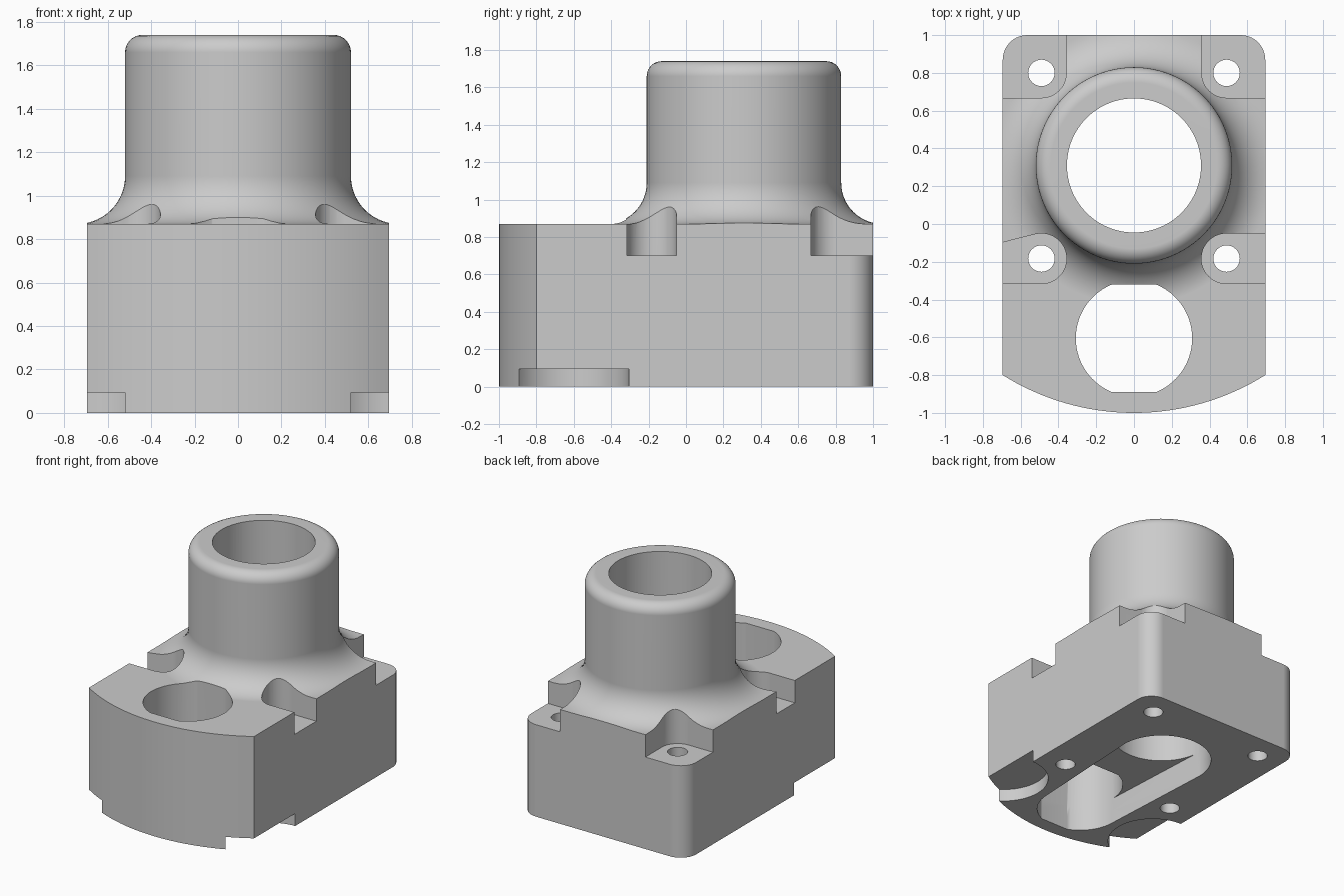
import bpy, bmesh, math
from mathutils import Matrix

if "Cube" in bpy.data.objects:
    bpy.data.objects.remove(bpy.data.objects["Cube"])


def arc(cx, cy, r, a0, a1, n):
    """Points along an arc, angles in degrees."""
    return [(cx + r * math.cos(math.radians(a0 + (a1 - a0) * i / n)),
             cy + r * math.sin(math.radians(a0 + (a1 - a0) * i / n))) for i in range(n + 1)]


def finish(name, bm):
    bmesh.ops.recalc_face_normals(bm, faces=bm.faces)
    mesh = bpy.data.meshes.new(name)
    bm.to_mesh(mesh)
    bm.free()
    ob = bpy.data.objects.new(name, mesh)
    bpy.context.collection.objects.link(ob)
    return ob


def prism(name, outline, z0, z1, side=1):
    """Vertical prism from an xy outline; side=-1 mirrors it in x."""
    bm = bmesh.new()
    face = bm.faces.new([bm.verts.new((side * x, y, z0)) for x, y in outline])
    top = bmesh.ops.extrude_face_region(bm, geom=[face])["geom"]
    bmesh.ops.translate(bm, vec=(0, 0, z1 - z0),
                        verts=[g for g in top if isinstance(g, bmesh.types.BMVert)])
    return finish(name, bm)


def lathe(name, profile, cy, steps):
    """Solid of revolution about a vertical axis at (0, cy)."""
    bm = bmesh.new()
    verts = [bm.verts.new((r, 0, z)) for r, z in profile]
    edges = [bm.edges.new(p) for p in zip(verts, verts[1:])]
    bmesh.ops.spin(bm, geom=verts + edges, cent=(0, 0, 0), axis=(0, 0, 1),
                   angle=math.tau, steps=steps, use_duplicate=False)
    bmesh.ops.remove_doubles(bm, verts=bm.verts, dist=1e-5)
    bmesh.ops.transform(bm, matrix=Matrix.Translation((0, cy, 0)), verts=bm.verts)
    return finish(name, bm)


def boolean(target, tool, operation):
    mod = target.modifiers.new(operation, 'BOOLEAN')
    mod.object, mod.operation, mod.solver = tool, operation, 'EXACT'
    bpy.context.view_layer.objects.active = target
    bpy.ops.object.modifier_apply(modifier=mod.name)
    bpy.data.objects.remove(tool, do_unlink=True)


TOP, HALF, BORE_Y, PORT_Y = 0.87, 0.695, 0.31, -0.605

# Oversized block, joined with the flared tower, then trimmed to the outline
housing = prism("housing", [(-0.9, -1.2), (0.9, -1.2), (0.9, 1.2), (-0.9, 1.2)], 0, TOP)
tower_profile = ([(0, 0.5), (0.74, 0.5)]
                 + arc(0.74, TOP + 0.22, 0.22, 270, 180, 14)
                 + arc(0.44, 1.66, 0.08, 0, 90, 8) + [(0, 1.74)])
boolean(housing, lathe("tower", tower_profile, BORE_Y, 96), 'UNION')

front_r = 1.307
sweep = math.degrees(math.asin(HALF / front_r))
outline = (arc(0, front_r - 1, front_r, 270 - sweep, 270 + sweep, 32)
           + arc(HALF - 0.13, 0.87, 0.13, 0, 90, 10)
           + arc(-HALF + 0.13, 0.87, 0.13, 90, 180, 10))
boolean(housing, prism("trim", outline, -0.2, 2), 'INTERSECT')

# Round bore through the tower
boolean(housing, prism("bore", arc(0, BORE_Y, 0.355, 0, 360, 96)[:-1], 0.1, 2), 'DIFFERENCE')

# Front port: a circle with flats front and back
flat = math.degrees(math.asin(0.285 / 0.308))
port = (arc(0, PORT_Y, 0.308, -flat, flat, 28)
        + arc(0, PORT_Y, 0.308, 180 - flat, 180 + flat, 28))
boolean(housing, prism("port", port, 0.1, 2), 'DIFFERENCE')

# Channel in the underside linking port and bore
channel = (arc(0, BORE_Y, 0.355, 0, 180, 48)
           + arc(0, PORT_Y, 0.308, 180, 180 + flat, 14)
           + arc(0, PORT_Y, 0.308, -flat, 0, 14))
boolean(housing, prism("channel", channel, -0.2, 0.2), 'DIFFERENCE')

for side in (1, -1):
    # Bolt seats at the back corners
    back = [(1, 1.3), (0.36, 1.3)] + arc(0.49, 0.8, 0.132, 180, 270, 12) + [(1, 0.668)]
    boolean(housing, prism("back_seat", back, 0.7, 1.5, side), 'DIFFERENCE')
    # Slot-shaped bolt seats halfway along; one has a slanted edge
    start, edge_y = (90, -0.05) if side == 1 else (76, -0.174)
    mid = arc(0.49, -0.183, 0.133, start, 270, 24) + [(1, -0.316), (1, edge_y)]
    boolean(housing, prism("mid_seat", mid, 0.7, 1.5, side), 'DIFFERENCE')
    # Bolt holes
    for y in (0.8, -0.183):
        hole = arc(0.49, y, 0.07, 0, 360, 32)[:-1]
        boolean(housing, prism("bolt_hole", hole, -0.2, 1.5, side), 'DIFFERENCE')
    # Round relief under the front corners
    relief = arc(0.7, -0.626, 0.321, 0, 360, 64)[:-1]
    boolean(housing, prism("relief", relief, -0.2, 0.095, side), 'DIFFERENCE')

# Colour and shading
grey = bpy.data.materials.new("plain grey")
grey.diffuse_color = (0.6, 0.6, 0.6, 1)
grey.use_nodes = True
grey.node_tree.nodes["Principled BSDF"].inputs["Base Color"].default_value = grey.diffuse_color
housing.data.materials.clear()
housing.data.materials.append(grey)
for poly in housing.data.polygons:
    poly.material_index = 0
bpy.ops.object.select_all(action='DESELECT')
housing.select_set(True)
bpy.context.view_layer.objects.active = housing
bpy.ops.object.shade_smooth_by_angle(angle=math.radians(25))
weighted = housing.modifiers.new("weighted_normals", 'WEIGHTED_NORMAL')
weighted.keep_sharp = True
